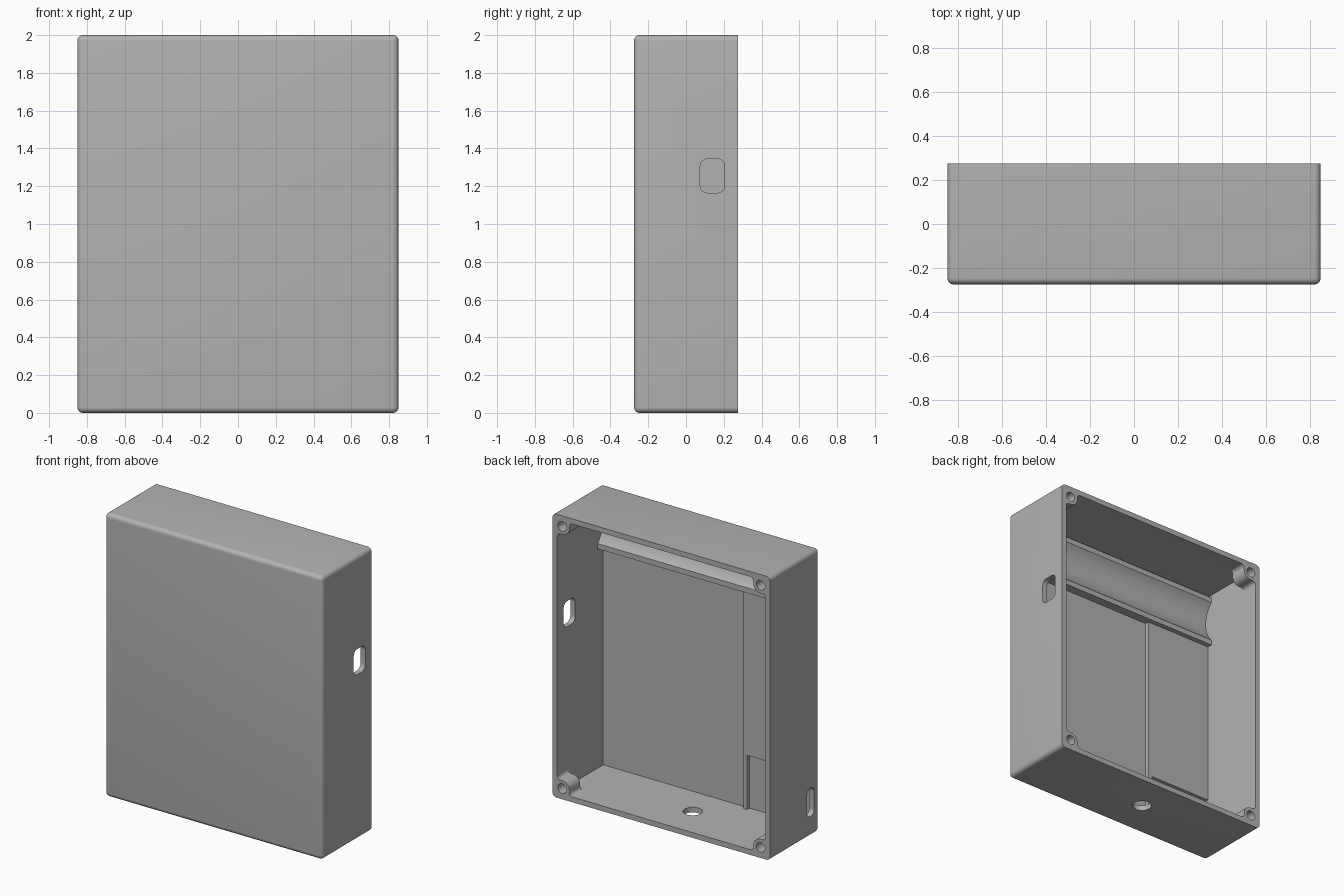
import bpy
import bmesh
from math import sin, cos, radians

if "Cube" in bpy.data.objects:
    bpy.data.objects.remove(bpy.data.objects["Cube"])

# Overall sizes
HALF_W, HALF_D, HALF_H = 0.85, 0.275, 1.0
WALL = 0.037
IN_W, IN_H = HALF_W - WALL, HALF_H - WALL
FLOOR_Y = -HALF_D + WALL

GREY = (0.448, 0.448, 0.448, 1.0)
mat = bpy.data.materials.new("grey plastic")
mat.use_nodes = True
mat.diffuse_color = GREY
mat.node_tree.nodes["Principled BSDF"].inputs["Base Color"].default_value = GREY


def arc(cx, cy, r, start, end, steps=8):
    """Points on an arc, angles in degrees."""
    angles = [radians(start + (end - start) * i / steps) for i in range(steps + 1)]
    return [(cx + r * cos(a), cy + r * sin(a)) for a in angles]


def circle(cx, cy, r, steps=32):
    return arc(cx, cy, r, 0, 360, steps)[:-1]


def rounded_rect(p0, p1, q0, q1, r):
    return (arc(p1 - r, q1 - r, r, 0, 90) + arc(p0 + r, q1 - r, r, 90, 180)
            + arc(p0 + r, q0 + r, r, 180, 270) + arc(p1 - r, q0 + r, r, 270, 360))


def make_object(name, bm):
    bmesh.ops.recalc_face_normals(bm, faces=bm.faces)
    mesh = bpy.data.meshes.new(name)
    bm.to_mesh(mesh)
    bm.free()
    mesh.materials.append(mat)
    obj = bpy.data.objects.new(name, mesh)
    bpy.context.collection.objects.link(obj)
    return obj


def prism(name, outline, axis, start, end):
    """Extrude a 2D outline along an axis."""
    place = {"x": lambda p, q, t: (t, p, q),
             "y": lambda p, q, t: (p, t, q),
             "z": lambda p, q, t: (p, q, t)}[axis]
    bm = bmesh.new()
    rings = [[bm.verts.new(place(p, q, t)) for p, q in outline] for t in (start, end)]
    for ring in rings:
        bm.faces.new(ring)
    for i in range(len(outline)):
        bm.faces.new((rings[0][i - 1], rings[0][i], rings[1][i], rings[1][i - 1]))
    return make_object(name, bm)


def activate(obj):
    bpy.ops.object.select_all(action="DESELECT")
    obj.select_set(True)
    bpy.context.view_layer.objects.active = obj


def cut(target, cutter):
    mod = target.modifiers.new("cut", "BOOLEAN")
    mod.operation = "DIFFERENCE"
    mod.solver = "EXACT"
    mod.object = cutter
    activate(target)
    bpy.ops.object.modifier_apply(modifier=mod.name)
    bpy.data.objects.remove(cutter)


def smooth(obj):
    activate(obj)
    bpy.ops.object.shade_smooth_by_angle(angle=radians(30))


# Case body: rounded everywhere except around the open back
bm = bmesh.new()
bmesh.ops.create_cube(bm, size=2)
for v in bm.verts:
    v.co = (v.co.x * HALF_W, v.co.y * HALF_D, v.co.z * HALF_H + HALF_H)
edges = [e for e in bm.edges if any(v.co.y < 0 for v in e.verts)]
bmesh.ops.bevel(bm, geom=edges, offset=0.03, segments=6, profile=0.5, affect="EDGES")
case = make_object("case_body", bm)

# Deep cavity behind the screw bosses
boss_y = 0.155
cut(case, prism("cavity_cutter",
                [(-IN_W, 1 - IN_H), (IN_W, 1 - IN_H), (IN_W, 1 + IN_H), (-IN_W, 1 + IN_H)],
                "y", FLOOR_Y, boss_y))

# Mouth outline that leaves a rounded boss in each corner
b, r, f = 0.095, 0.055, 0.025
corner = (arc(IN_W - f, IN_H - b - f, f, 0, 90)
          + arc(IN_W - b + r, IN_H - b + r, r, 270, 180)
          + arc(IN_W - b - f, IN_H - f, f, 0, 90))
mouth = []
for sx, sz in ((1, 1), (-1, 1), (-1, -1), (1, -1)):
    pts = [(sx * x, 1 + sz * z) for x, z in corner]
    mouth += pts if sx == sz else pts[::-1]
cut(case, prism("mouth_cutter", mouth, "y", boss_y - 0.005, 0.3))

# Screw holes in the bosses
for sx in (-1, 1):
    for sz in (-1, 1):
        hole = circle(sx * (HALF_W - 0.075), 1 + sz * (HALF_H - 0.075), 0.034, 24)
        cut(case, prism("screw_cutter", hole, "y", 0.175, 0.3))

# Side openings and the round cable hole in the bottom
cut(case, prism("left_port_cutter", rounded_rect(0.075, 0.205, 1.165, 1.345, 0.04),
                "x", 0.75, 0.9))
cut(case, prism("right_port_cutter", rounded_rect(-0.215, -0.135, 0.14, 0.34, 0.039),
                "x", -0.9, -0.78))
cut(case, prism("cable_cutter", circle(-0.06, 0.01, 0.062), "z", -0.05, 0.1))
smooth(case)

# Curved cradle across the top of the cavity
lip_y, sunk_y = -0.175, FLOOR_Y - 0.01
cradle = ([(sunk_y, 1.585), (lip_y, 1.585)]
          + arc(-0.035, 1.765, 0.2, 225.6, 134.4, 20)
          + [(lip_y, 1.945), (sunk_y, 1.945)])
smooth(prism("battery_cradle", cradle, "x", -IN_W - 0.01, IN_W + 0.01))

# Raised panel with a pocket beside the lower port
side = -IN_W - 0.01
panel = [(-0.3, 0.03), (-0.3, 1.6), (side, 1.6), (side, 0.42), (-0.33, 0.42), (-0.33, 0.03)]
prism("raised_panel", panel, "y", sunk_y, -0.21)
